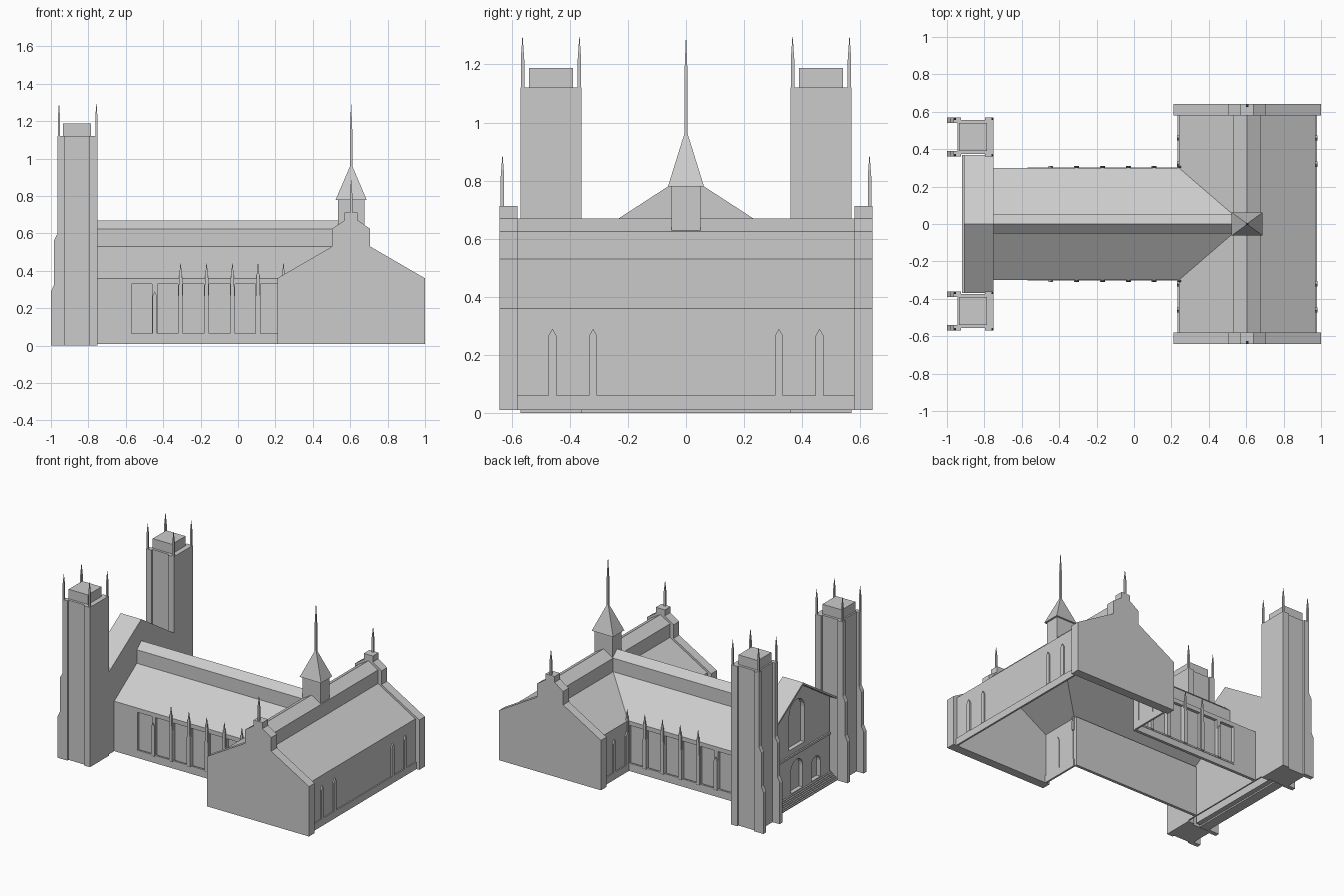
import bpy, bmesh, math

if "Cube" in bpy.data.objects:
    bpy.data.objects.remove(bpy.data.objects["Cube"])

stone = bpy.data.materials.new("grey_stone")
stone.diffuse_color = (0.6, 0.6, 0.6, 1)
stone.use_nodes = True
stone.node_tree.nodes["Principled BSDF"].inputs["Base Color"].default_value = stone.diffuse_color


def make(name, verts, faces):
    me = bpy.data.meshes.new(name)
    me.from_pydata(verts, [], faces)
    bm = bmesh.new()
    bm.from_mesh(me)
    bmesh.ops.recalc_face_normals(bm, faces=bm.faces)
    bm.to_mesh(me)
    bm.free()
    me.materials.append(stone)
    ob = bpy.data.objects.new(name, me)
    bpy.context.collection.objects.link(ob)
    return ob


def place(axis, u, v, t):
    return (t, u, v) if axis == 'x' else (u, t, v)


def prism(name, pts, axis, a, b):
    """Closed profile (horizontal, z) extruded along x or y."""
    n = len(pts)
    verts = [place(axis, u, v, t) for t in (a, b) for u, v in pts]
    faces = [(i, (i + 1) % n, n + (i + 1) % n, n + i) for i in range(n)]
    return make(name, verts, faces + [tuple(range(n)), tuple(range(n, 2 * n))])


def box(name, x0, x1, y0, y1, z0, z1):
    return prism(name, [(x0, z0), (x1, z0), (x1, z1), (x0, z1)], 'y', y0, y1)


def strip(name, pts, axis, starts, ends):
    """Open sheet along a profile, each profile point with its own start and end."""
    n = len(pts)
    verts = [place(axis, u, v, t) for (u, v), t in zip(pts, starts)]
    verts += [place(axis, u, v, t) for (u, v), t in zip(pts, ends)]
    return make(name, verts, [(i, i + 1, n + i + 1, n + i) for i in range(n - 1)])


def stack(name, x, y, rings):
    """Square rings (half x, half y, z) stacked upwards."""
    verts, faces = [], []
    for hx, hy, z in rings:
        verts += [(x - hx, y - hy, z), (x + hx, y - hy, z), (x + hx, y + hy, z), (x - hx, y + hy, z)]
    for k in range(len(rings) - 1):
        for i in range(4):
            j = (i + 1) % 4
            faces.append((4 * k + i, 4 * k + j, 4 * k + 4 + j, 4 * k + 4 + i))
    m = len(verts)
    return make(name, verts, faces + [(0, 1, 2, 3), (m - 4, m - 3, m - 2, m - 1)])


def needle(name, x, y, z0, z1, r):
    stack(name, x, y, [(r, r, z0), (r, r, z0 + 0.6 * (z1 - z0)), (r * 0.1, r * 0.1, z1)])


def pointed(c, w, z0, z1):
    return [(c - w, z0), (c + w, z0), (c + w, z1 - 0.025), (c, z1), (c - w, z1 - 0.025)]


def arch(c, w, z0, z1):
    top = [(c + w * math.cos(math.pi * i / 10), z1 - w + w * math.sin(math.pi * i / 10)) for i in range(11)]
    return [(c - w, z0), (c + w, z0)] + top


CX = 0.605  # transept ridge
Z_EAVE, Z_CLER, Z_TOP, Z_RIDGE = 0.36, 0.53, 0.625, 0.67
BAYS = [-0.445, -0.307, -0.168, -0.03, 0.107, 0.243]

for s in (-1, 1):
    # nave roof and clerestory, ending on the valley
    strip("nave_roof", [(s * 0.28, 0.01), (s * 0.28, Z_EAVE), (s * 0.30, Z_EAVE), (s * 0.05, Z_CLER),
                        (s * 0.05, Z_TOP), (0, Z_RIDGE)], 'x',
          [-0.75] * 6, [0.24, 0.24, 0.24, 0.53, 0.53, CX])
    # nave wall face with window recesses
    y0, y1 = sorted((s * 0.28, s * 0.30))
    box("nave_plinth", -0.75, 0.24, y0, y1, 0.01, 0.06)
    box("nave_lintel", -0.75, 0.24, y0, y1, 0.33, Z_EAVE)
    box("nave_west_pier", -0.75, -0.57, y0, y1, 0.06, 0.33)
    ya, yb = sorted((s * 0.29, s * 0.303))
    box("nave_sill", -0.57, 0.24, ya, yb, 0.055, 0.066)
    for i, x in enumerate(BAYS):
        box("nave_pier", x - 0.014, min(x + 0.014, 0.24), y0, y1, 0.06, 0.33)
        if i < 5:
            ya, yb = sorted((s * 0.295, s * 0.31))
            prism("nave_buttress", pointed(x, 0.013, 0.06, 0.29), 'y', ya, yb)
        if i:
            stack("nave_pinnacle", x, s * 0.304,
                  [(0.011, 0.006, 0.27), (0.009, 0.006, 0.36), (0.001, 0.001, 0.44)])

    # transept west side, opened where the nave meets it
    strip("transept_west_roof", [(0.24, 0.01), (0.24, Z_EAVE), (0.53, Z_CLER), (0.53, Z_TOP), (CX, Z_RIDGE)],
          'y', [s * 0.59] * 5, [s * 0.30, s * 0.30, s * 0.05, s * 0.05, 0])
    # gable end parapet
    half = [(0.395, 0.01), (0.395, 0.36), (0.102, 0.53), (0.102, 0.625), (0.035, 0.67), (0.035, 0.712)]
    pts = [(CX + a, z) for a, z in half] + [(CX - a, z) for a, z in reversed(half)]
    a, b = sorted((s * 0.58, s * 0.642))
    prism("transept_gable", pts, 'y', a, b)
    needle("gable_pinnacle", CX, s * 0.632, 0.71, 0.885, 0.006)
    # transept plinths and buttresses
    a, b = sorted((s * 0.30, s * 0.58))
    box("transept_west_plinth", 0.232, 0.245, a, b, 0.01, 0.06)
    for y in (0.32, 0.46):
        prism("transept_west_buttress", pointed(s * y, 0.014, 0.06, 0.29), 'x', 0.23, 0.245)
        prism("transept_east_buttress", pointed(s * y, 0.014, 0.06, 0.29), 'x', 0.965, 0.98)

    # tower
    def ybox(name, x0, x1, ya, yb, z0, z1):
        lo, hi = sorted((s * ya, s * yb))
        box(name, x0, x1, lo, hi, z0, z1)
    ybox("tower_core", -0.945, -0.79, 0.373, 0.557, 0, 1.12)
    ybox("tower_east_pier", -0.797, -0.75, 0.36, 0.57, 0, 1.12)
    ybox("tower_cap", -0.935, -0.785, 0.39, 0.54, 1.11, 1.187)
    steps = [(-0.925, 0), (-1, 0), (-1, 0.29), (-0.983, 0.325), (-0.983, 0.565), (-0.964, 0.60),
             (-0.964, 1.12), (-0.925, 1.12)]
    for ya, yb in ((0.36, 0.39), (0.54, 0.57)):
        lo, hi = sorted((s * ya, s * yb))
        prism("tower_buttress", steps, 'y', lo, hi)
    for x in (-0.957, -0.757):
        for y in (0.367, 0.563):
            needle("tower_pinnacle", x, s * y, 1.10, 1.295, 0.006)

# transept east side
strip("transept_east_roof", [(0.97, 0.01), (0.97, Z_EAVE), (0.68, Z_CLER), (0.68, Z_TOP), (CX, Z_RIDGE)],
      'y', [-0.59] * 5, [0.59] * 5)
box("transept_east_plinth", 0.965, 0.978, -0.58, 0.58, 0.01, 0.06)

# crossing turret and spire
box("turret", 0.535, 0.675, -0.05, 0.05, 0.60, 0.785)
stack("turret_roof", CX, 0, [(0.083, 0.062, 0.78), (0.006, 0.006, 0.96)])
needle("spire", CX, 0, 0.95, 1.29, 0.006)

# west front: gabled wall with door and window recesses, back wall, roof
gable = [(-0.36, 0.01), (0.36, 0.01), (0.36, 0.575), (0, 0.81), (-0.36, 0.575)]
front = prism("west_front_wall", gable, 'x', -0.86, -0.815)
prism("west_front_back_wall", gable, 'x', -0.76, -0.75)
for i, (c, w, z0, z1) in enumerate([(0, 0.085, 0.36, 0.69), (0, 0.065, 0.05, 0.27),
                                    (0.21, 0.05, 0.05, 0.21), (-0.21, 0.05, 0.05, 0.21)]):
    cutter = prism("opening_cutter", arch(c, w, z0, z1), 'x', -0.9, -0.83)
    cutter.hide_render = True
    cutter.hide_viewport = True
    mod = front.modifiers.new("opening_%d" % i, 'BOOLEAN')
    mod.operation = 'DIFFERENCE'
    mod.object = cutter
box("west_front_ledge", -0.87, -0.85, -0.36, 0.36, 0.31, 0.325)
prism("west_front_roof", [(-0.37, 0.58), (0, 0.82), (0.37, 0.58), (0.37, 0.565), (0, 0.805), (-0.37, 0.565)],
      'x', -0.91, -0.75)

# entrance steps
n, run, rise = 7, 0.01, 0.007
stair = [(-0.85, 0), (-0.92, 0)]
for i in range(n):
    x = -0.92 + i * run
    stair += [(x, (i + 1) * rise), (x + run, (i + 1) * rise)]
prism("entrance_steps", stair, 'y', -0.37, 0.37)
